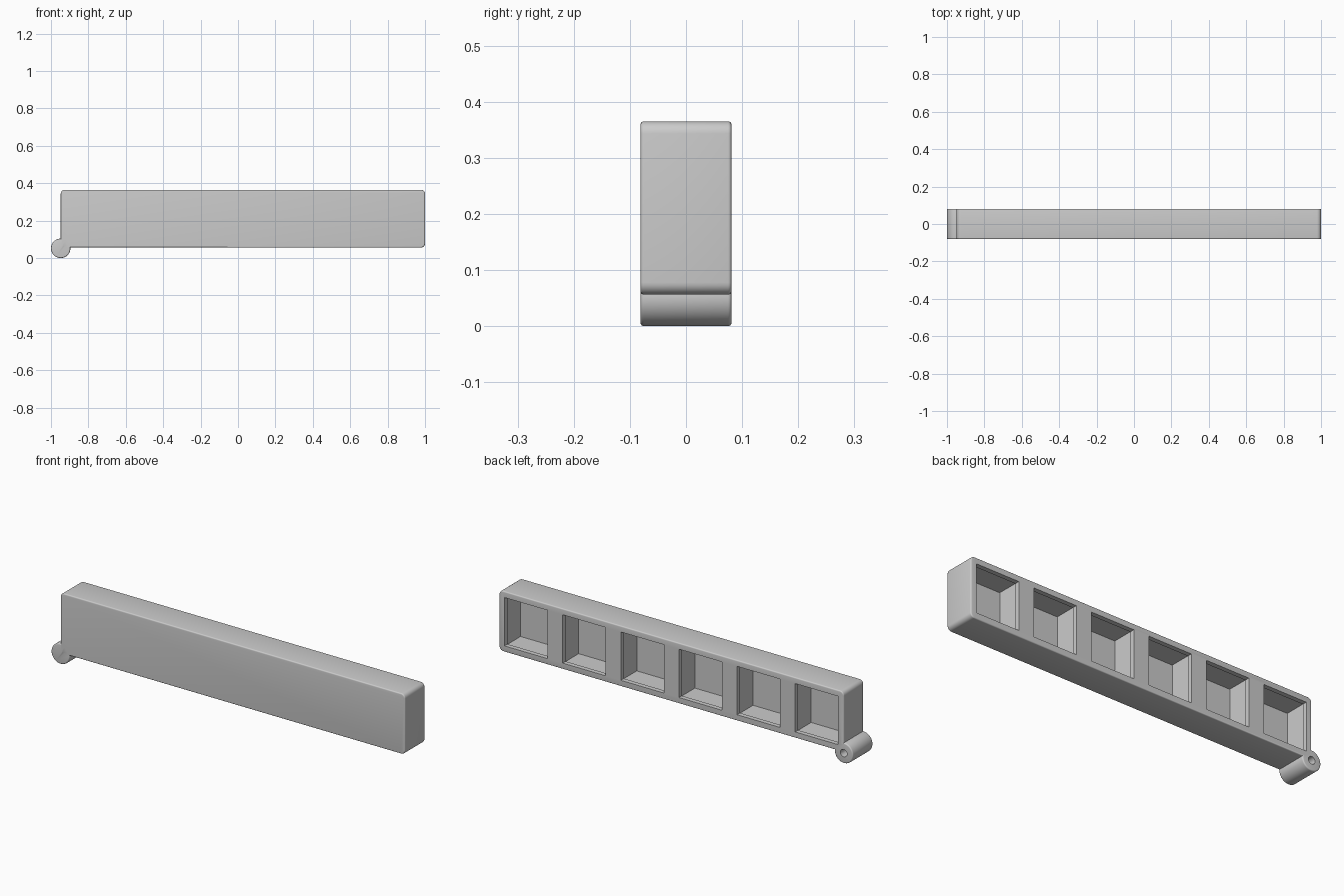
import bpy, bmesh, math
from mathutils import Matrix, Vector

if "Cube" in bpy.data.objects:
    bpy.data.objects.remove(bpy.data.objects["Cube"], do_unlink=True)

grey = bpy.data.materials.new("plain_grey")
grey.diffuse_color = (0.6, 0.6, 0.6, 1)
grey.use_nodes = True
grey.node_tree.nodes["Principled BSDF"].inputs["Base Color"].default_value = (0.6, 0.6, 0.6, 1)

# Main dimensions
LEFT, RIGHT, BOTTOM, TOP, HALF_Y = -0.948, 1.0, 0.056, 0.365, 0.081
MARGIN, POCKET, COUNT = 0.031, 0.243, 6
BARREL_R = 0.052
FILLET = 0.006


def add_box(bm, lo, hi):
    lo, hi = Vector(lo), Vector(hi)
    size = hi - lo
    matrix = Matrix.Translation((lo + hi) / 2) @ Matrix.Diagonal((*size, 1))
    bmesh.ops.create_cube(bm, size=1, matrix=matrix)


def add_cylinder(bm, x, z, radius, y0, y1, sides):
    matrix = Matrix.Translation((x, (y0 + y1) / 2, z)) @ Matrix.Rotation(math.pi / 2, 4, "X")
    bmesh.ops.create_cone(bm, cap_ends=True, segments=sides, radius1=radius,
                          radius2=radius, depth=y1 - y0, matrix=matrix)


def make_object(name, bm):
    mesh = bpy.data.meshes.new(name)
    bm.to_mesh(mesh)
    bm.free()
    mesh.materials.append(grey)
    obj = bpy.data.objects.new(name, mesh)
    bpy.context.collection.objects.link(obj)
    return obj


def round_ends(bm):
    # Small fillet around the front and back outlines
    rims = [e for e in bm.edges if abs(e.verts[0].co.y - e.verts[1].co.y) < 1e-5]
    bmesh.ops.bevel(bm, geom=rims, offset=FILLET, segments=4, profile=0.5, affect="EDGES")


def boolean(target, tool, operation):
    mod = target.modifiers.new(tool.name, "BOOLEAN")
    mod.object, mod.operation, mod.solver = tool, operation, "EXACT"
    bpy.ops.object.select_all(action="DESELECT")
    target.select_set(True)
    bpy.context.view_layer.objects.active = target
    bpy.ops.object.modifier_apply(modifier=mod.name)
    bpy.data.objects.remove(tool, do_unlink=True)


# Long bar with rounded corners
bm = bmesh.new()
add_box(bm, (LEFT, -HALF_Y, BOTTOM), (RIGHT, HALF_Y, TOP))
corners = [e for e in bm.edges if abs(e.verts[0].co.y - e.verts[1].co.y) > HALF_Y]
bmesh.ops.bevel(bm, geom=corners, offset=0.022, segments=6, profile=0.5, affect="EDGES")
round_ends(bm)
bar = make_object("bar_housing", bm)

# Hinge barrel at the lower corner
bm = bmesh.new()
add_cylinder(bm, LEFT, BARREL_R, BARREL_R, -HALF_Y, HALF_Y, 48)
round_ends(bm)
boolean(bar, make_object("hinge_barrel", bm), "UNION")

# Row of square pockets in the back: a lip and a slightly wider chamber
pitch = (RIGHT - LEFT - 2 * MARGIN - POCKET) / (COUNT - 1)


def pocket_row(name, grow, y0, y1):
    bm = bmesh.new()
    for i in range(COUNT):
        x = LEFT + MARGIN + i * pitch
        add_box(bm, (x - grow, y0, BOTTOM + MARGIN - grow),
                (x + POCKET + grow, y1, TOP - MARGIN + grow))
    return make_object(name, bm)


boolean(bar, pocket_row("pocket_openings", 0, 0.04, 0.12), "DIFFERENCE")
boolean(bar, pocket_row("pocket_chambers", 0.005, -0.055, 0.057), "DIFFERENCE")

# Blind pin hole in the barrel
bm = bmesh.new()
add_cylinder(bm, LEFT, BARREL_R, 0.019, -0.055, 0.12, 32)
boolean(bar, make_object("pin_hole", bm), "DIFFERENCE")

bar.select_set(True)
bpy.context.view_layer.objects.active = bar
bpy.ops.object.shade_smooth_by_angle(angle=math.radians(30))
